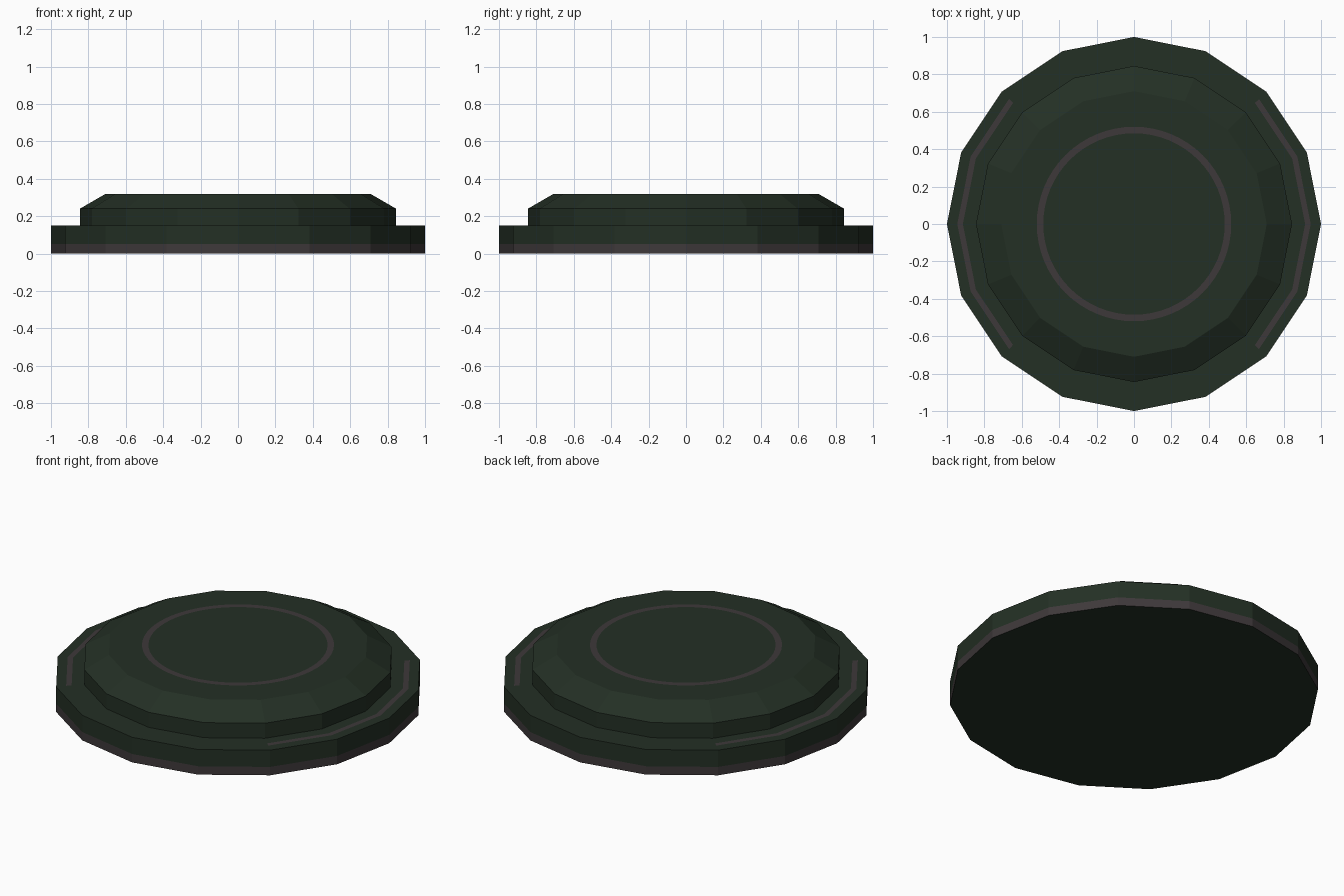
import bpy, bmesh
from math import cos, sin, pi, radians

if "Cube" in bpy.data.objects:
    bpy.data.objects.remove(bpy.data.objects["Cube"])

SIDES = 16


def material(name, rgb):
    m = bpy.data.materials.new(name)
    m.diffuse_color = (*rgb, 1)
    m.use_nodes = True
    m.node_tree.nodes["Principled BSDF"].inputs["Base Color"].default_value = m.diffuse_color
    return m


GREEN = material("dark_green", (0.017, 0.029, 0.018))
GREY = material("dark_grey", (0.048, 0.040, 0.042))


def finish(name, bm, mats):
    mesh = bpy.data.meshes.new(name)
    bm.to_mesh(mesh)
    bm.free()
    for m in mats:
        mesh.materials.append(m)
    ob = bpy.data.objects.new(name, mesh)
    bpy.context.collection.objects.link(ob)
    return ob


def turned(name, profile, grey_bands=()):
    """Faceted solid from (radius, z) points, closed top and bottom."""
    bm = bmesh.new()
    rings = [[bm.verts.new((r * cos(2 * pi * i / SIDES), r * sin(2 * pi * i / SIDES), z))
              for i in range(SIDES)] for r, z in profile]
    for b, (low, high) in enumerate(zip(rings, rings[1:])):
        for i in range(SIDES):
            j = (i + 1) % SIDES
            f = bm.faces.new((low[i], low[j], high[j], high[i]))
            f.material_index = 1 if b in grey_bands else 0
    bm.faces.new(rings[0][::-1])
    bm.faces.new(rings[-1])
    return finish(name, bm, (GREEN, GREY))


def flat_arc(name, r_in, r_out, z, start, end, steps):
    """Flat inlay strip following an arc, angles in degrees."""
    bm = bmesh.new()
    pairs = []
    for i in range(steps + 1):
        a = radians(start + (end - start) * i / steps)
        pairs.append([bm.verts.new((r * cos(a), r * sin(a), z)) for r in (r_in, r_out)])
    for (a, b), (c, d) in zip(pairs, pairs[1:]):
        bm.faces.new((a, b, d, c))
    bmesh.ops.remove_doubles(bm, verts=bm.verts, dist=1e-5)
    return finish(name, bm, (GREY,))


# Wide base with a grey band around its foot
turned("base", [(1, 0), (1, 0.05), (1, 0.15)], grey_bands=(0,))

# Raised upper plate with a sloped rim
turned("upper_plate", [(0.845, 0.15), (0.845, 0.24), (0.71, 0.318)])

# Round inlay on the top
flat_arc("top_ring", 0.485, 0.52, 0.32, 0, 360, 64)

# Side inlays on the base ledge
for side, mid in (("right", 0), ("left", 180)):
    flat_arc(f"ledge_strip_{side}", 0.915, 0.945, 0.152, mid - 45, mid + 45, 4)
